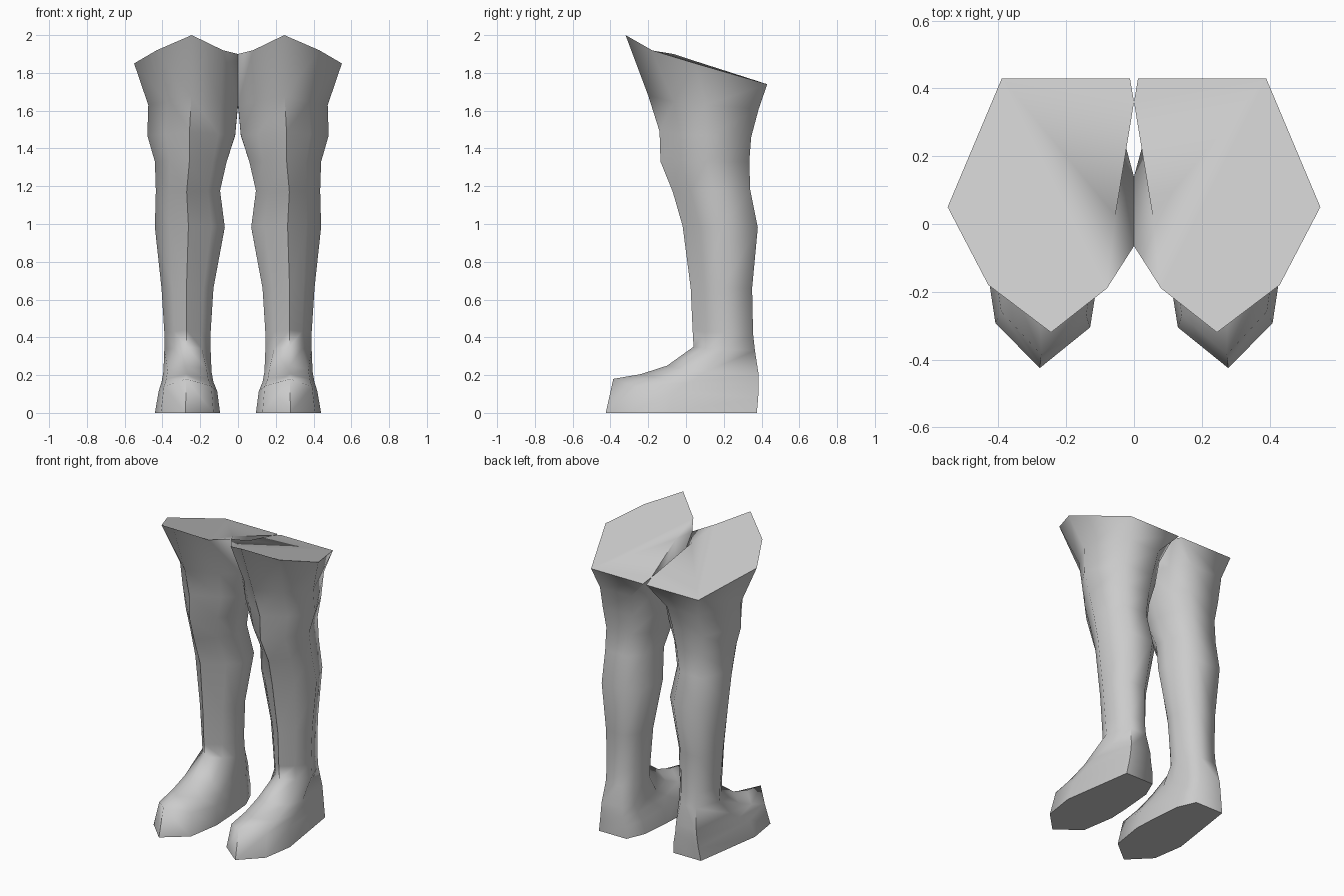
import bpy
import bmesh
import math

cube = bpy.data.objects.get("Cube")
if cube:
    bpy.data.objects.remove(cube, do_unlink=True)

# One plain grey for the whole model
grey = bpy.data.materials.new("plain_grey")
grey.use_nodes = True
grey.diffuse_color = (0.6, 0.6, 0.6, 1)
bsdf = next(n for n in grey.node_tree.nodes if n.type == 'BSDF_PRINCIPLED')
bsdf.inputs["Base Color"].default_value = (0.6, 0.6, 0.6, 1)

# Cross-sections (inner to outer, front to back), counted from the back
LEG = [(.28, 1), (.75, 1), (1, .52), (.79, .23), (.52, 0),
       (.19, .23), (0, .4), (0, .58), (.08, .82)]
FOOT = [(.22, 1), (.8, 1), (1, .42), (.91, .165), (.53, 0),
        (.1, .15), (0, .42), (.02, .6), (.07, .85)]

# Slanted cuff at the top of the thigh, in the same point order
CUFF = [(.012, .43, 1.74), (.39, .43, 1.74), (.55, .05, 1.85),
        (.43, -.18, 1.92), (.245, -.32, 2), (.08, -.19, 1.92),
        (0, -.065, 1.9), (.055, .025, 1.87), (0, .36, 1.76)]

# Rings: inner x, outer x, front y, back y, front z, back z
LEG_RINGS = [
    (0, .475, -.2, .385, 1.68, 1.61),       # thigh
    (.015, .48, -.14, .345, 1.49, 1.46),    # above the knee
    (.06, .44, -.135, .335, 1.33, 1.33),    # knee
    (.095, .435, -.07, .34, 1.17, 1.18),    # below the knee
    (.07, .44, -.018, .38, .99, .98),       # calf
    (.13, .405, .025, .35, .66, .66),       # shin
    (.145, .39, .035, .355, .44, .42),      # ankle
    (.145, .39, .04, .365, .35, .33),       # ankle bend
]
FOOT_RINGS = [
    (.14, .395, -.1, .385, .25, .2),        # instep
    (.13, .405, -.24, .385, .205, .14),     # forefoot
    (.11, .42, -.385, .382, .18, .08),      # toe edge
    (.095, .44, -.425, .375, 0, 0),         # sole
]


def ring_points(section, x0, x1, y0, y1, zf, zb):
    # the square root gives the instep a raised middle
    return [(x0 + (x1 - x0) * u, y0 + (y1 - y0) * v,
             zf + (zb - zf) * math.sqrt(v)) for u, v in section]


def build_leg(name, side):
    bm = bmesh.new()
    rings = [CUFF]
    rings += [ring_points(LEG, *r) for r in LEG_RINGS]
    rings += [ring_points(FOOT, *r) for r in FOOT_RINGS]
    loops = [[bm.verts.new((x * side, y, z)) for x, y, z in pts]
             for pts in rings]
    n = len(CUFF)
    for upper, lower in zip(loops, loops[1:]):
        for i in range(n):
            j = (i + 1) % n
            bm.faces.new((upper[i], upper[j], lower[j], lower[i]))
    # closed cuff and flat sole
    bm.faces.new(loops[0])
    bm.faces.new(loops[-1])
    bmesh.ops.recalc_face_normals(bm, faces=bm.faces[:])
    mesh = bpy.data.meshes.new(name)
    bm.to_mesh(mesh)
    bm.free()
    mesh.materials.append(grey)
    obj = bpy.data.objects.new(name, mesh)
    bpy.context.collection.objects.link(obj)
    # smooth skin, crisp cuff and sole
    bpy.ops.object.select_all(action='DESELECT')
    obj.select_set(True)
    bpy.context.view_layer.objects.active = obj
    bpy.ops.object.shade_smooth_by_angle(angle=math.radians(75))


build_leg("left_leg", 1)
build_leg("right_leg", -1)
